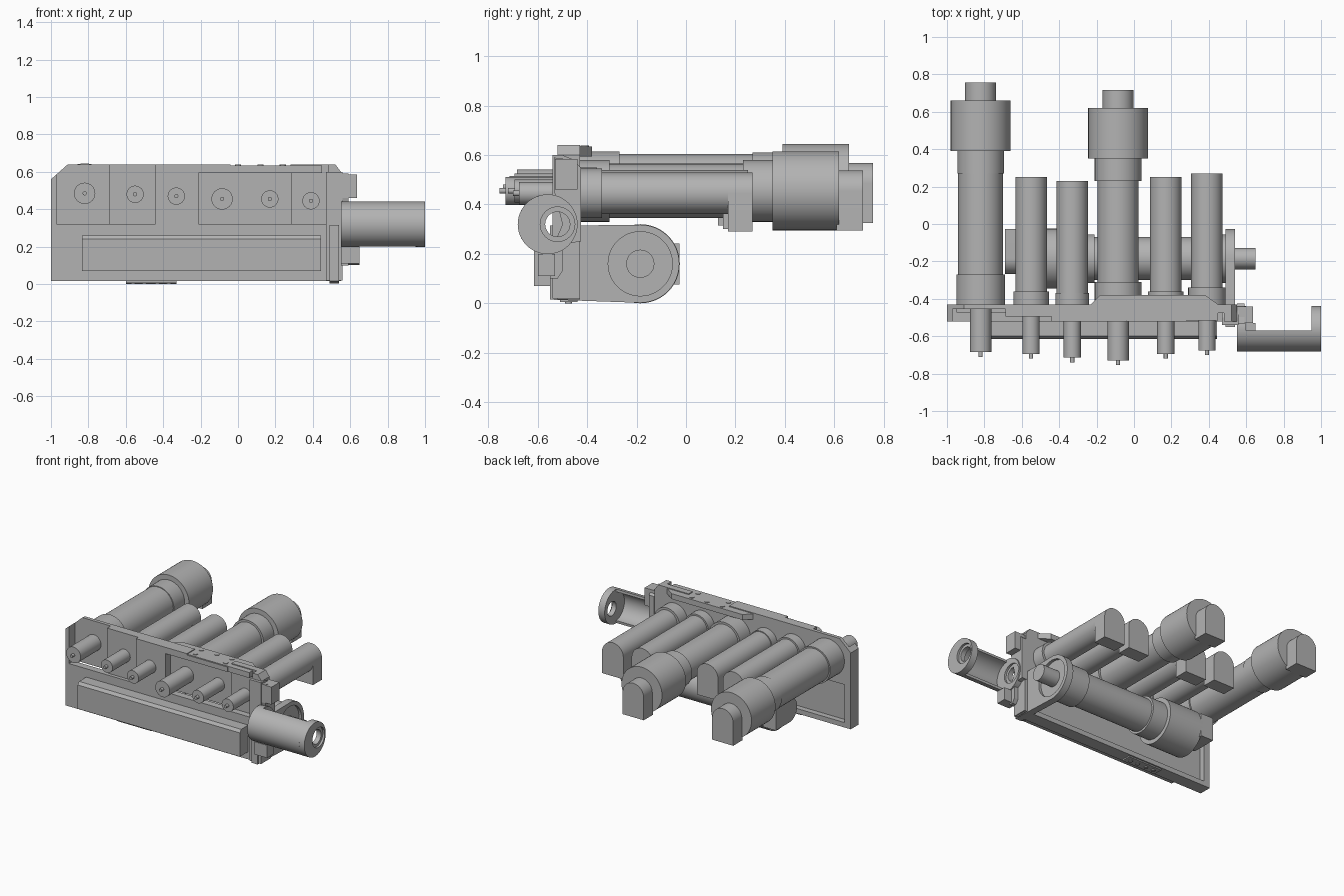
import bpy, bmesh, math
from mathutils import Matrix, Vector

old = bpy.data.objects.get("Cube")
if old:
    bpy.data.objects.remove(old, do_unlink=True)

grey = bpy.data.materials.new("machine grey")
grey.use_nodes = True
COLOUR = (0.45, 0.45, 0.45, 1)
grey.diffuse_color = COLOUR
grey.node_tree.nodes["Principled BSDF"].inputs["Base Color"].default_value = COLOUR

# Maps (u, v, depth) to x, y, z for an outline extruded along each axis
PLACE = {"x": lambda u, v, d: (d, u, v),
         "y": lambda u, v, d: (u, d, v),
         "z": lambda u, v, d: (u, v, d)}


def finish(name, bm, smooth=False, matrix=None):
    if matrix:
        bm.transform(matrix)
    bmesh.ops.recalc_face_normals(bm, faces=bm.faces)
    mesh = bpy.data.meshes.new(name)
    bm.to_mesh(mesh)
    bm.free()
    mesh.materials.append(grey)
    obj = bpy.data.objects.new(name, mesh)
    bpy.context.collection.objects.link(obj)
    if smooth:
        bpy.ops.object.select_all(action="DESELECT")
        bpy.context.view_layer.objects.active = obj
        obj.select_set(True)
        bpy.ops.object.shade_smooth_by_angle(angle=math.radians(30))
    return obj


def prism(name, axis, outline, start, end, smooth=False, matrix=None):
    bm = bmesh.new()
    a, b = [[bm.verts.new(PLACE[axis](u, v, d)) for u, v in outline] for d in (start, end)]
    bm.faces.new(a)
    bm.faces.new(b)
    for i in range(len(a)):
        j = (i + 1) % len(a)
        bm.faces.new((a[i], a[j], b[j], b[i]))
    return finish(name, bm, smooth, matrix)


def box(name, x, y, z):
    return prism(name, "z", [(x[0], y[0]), (x[1], y[0]), (x[1], y[1]), (x[0], y[1])], *z)


def arc(cx, cy, r, start, end, steps=24):
    angles = [math.radians(start + (end - start) * i / steps) for i in range(steps + 1)]
    return [(cx + r * math.cos(t), cy + r * math.sin(t)) for t in angles]


def circle(cx, cy, r, steps=32):
    return arc(cx, cy, r, 0, 360, steps)[:-1]


def turned(name, steps, matrix, sides=48):
    """Stepped round part along local y; steps are (end distance, radius)."""
    profile, last = [], 0
    for end, r in steps:
        profile += [(last, r), (end, r)]
        last = end
    bm = bmesh.new()
    rings = [[bm.verts.new((u, y, v)) for u, v in circle(0, 0, r, sides)] for y, r in profile]
    bm.faces.new(rings[0])
    bm.faces.new(rings[-1])
    for a, b in zip(rings, rings[1:]):
        for i in range(sides):
            j = (i + 1) % sides
            bm.faces.new((a[i], a[j], b[j], b[i]))
    return finish(name, bm, True, matrix)


def cut(target, *cutters):
    bpy.context.view_layer.objects.active = target
    for cutter in cutters:
        cutter.hide_render = True
        mod = target.modifiers.new("cut", "BOOLEAN")
        mod.operation, mod.solver, mod.object = "DIFFERENCE", "EXACT", cutter
        bpy.ops.object.modifier_apply(modifier=mod.name)
        bpy.data.objects.remove(cutter, do_unlink=True)


def motor(name, steps, block, matrix):
    """Round motor body and its connector block, rounded on top and flat below."""
    turned(name + "_body", steps, matrix)
    r, drop, start, end = block
    prism(name + "_connector", "y", [(r, -drop)] + arc(0, 0, r, 0, 180) + [(-r, -drop)],
          start, end, True, matrix)


# Main mounting plate with front pockets and a recess in the back
FRONT, BACK = -0.52, -0.43
plate = prism("mounting_plate", "y",
              [(-1, .015), (.55, .015), (.55, .6), (.52, .64), (.28, .64), (.28, .63),
               (-.04, .63), (-.04, .64), (-.91, .64), (-1, .56)], FRONT, BACK)
cut(plate,
    box("pocket", (-.97, -.687), (-.6, -.455), (.32, .7)),
    box("pocket", (-.69, -.44), (-.6, -.495), (.32, .7)),
    box("pocket", (-.21, .283), (-.6, -.46), (.32, .595)),
    box("pocket", (.28, .48), (-.6, -.475), (.32, .7)),
    box("back_recess", (-.95, .46), (-.47, -.3), (.05, .32)))

# Front cover box with a chamfered upper edge
prism("front_cover", "x", [(-.52, .07), (-.615, .07), (-.615, .24), (-.6, .26), (-.52, .26)],
      -.835, .445)

# Top bracket with its screws
prism("top_bracket", "z",
      [(-.23, -.43), (-.18, -.38), (.38, -.38), (.45, -.43), (.45, -.515), (-.04, -.515), (-.04, -.43)],
      .595, .634)
for x, y in [(0, -.41), (.12, -.41), (.24, -.41), (0, -.48), (.24, -.48)]:
    prism("bracket_screw", "z", circle(x, y, .017, 16), .63, .638, True)

# Bottom plate with its screws
box("bottom_plate", (-.6, -.33), (-.51, -.44), (.006, .02))
for x in (-.56, -.5, -.43, -.37):
    prism("bottom_screw", "z", circle(x, -.475, .014, 16), 0, .01, True)

# Upper motors: x, z, flange, body, collar, head, connector ends, shaft radius, root, tip
for i, (x, z, flange, body, neck, shaft) in enumerate([
        (-.82, .485, .13, .12, 0, (.055, .455, .685)),
        (-.085, .455, .125, .11, .04, (.055, .46, .73))]):
    base = Matrix.Translation((x, BACK, z))
    motor(f"large_motor_{i + 1}",
          [(.16 - neck, flange), (.70 - neck, body), (.82 - neck, .125), (1.09 - neck, .16)],
          (.083, .16, 1.08 - neck, 1.187 - neck), base)
for i, (x, z, tail, flange, root) in enumerate([
        (-.55, .48, .25, .095, .07), (-.33, .47, .23, .09, .06),
        (.17, .455, .25, .095, .07), (.39, .445, .27, .1, .09)]):
    motor(f"small_motor_{i + 1}", [(root, flange), (tail - .1 - BACK, .084)],
          (.084, .155, tail - .1 - BACK, tail - BACK), Matrix.Translation((x, BACK, z)))

# Drive shafts with a small centre pin through the front
for x, z, r, tip in [(-.82, .485, .057, .685), (-.55, .48, .046, .695), (-.33, .47, .046, .715),
                     (-.085, .455, .057, .73), (.17, .455, .046, .695), (.39, .445, .046, .675)]:
    forward = Matrix.Translation((x, -.45, z)) @ Matrix.Rotation(math.pi, 4, "Z")
    turned("drive_shaft", [(tip - .45, r), (tip - .425, .011)], forward, 32)

# Lower cross motor, running toward -x with its connector turned to the back
AXIS = Vector((.49, -.185, .16))
across = Matrix(((0, -1, 0, AXIS.x), (0, 0, -1, AXIS.y), (1, 0, 0, AXIS.z), (0, 0, 0, 1)))
motor("cross_motor", [(.16, .13), (.70, .115), (.82, .13), (1.09, .16)],
      (.083, .158, 1.08, 1.18), across)
turned("cross_shaft", [(.2, .057)], Matrix.Translation((.45, AXIS.y, AXIS.z))
       @ Matrix.Rotation(-math.pi / 2, 4, "Z"), 32)

# Side bracket holding the cross motor
bracket = prism("side_bracket", "x",
                [(-.55, .015)] + arc(AXIS.y, AXIS.z, .158, -90, 90) + [(-.43, .315), (-.55, .315)],
                .49, .54, True)
cut(bracket, prism("seat_cutter", "x", circle(AXIS.y, AXIS.z, .13, 48), .52, .6))

# Stepped end plates beside the mounting plate
prism("end_plate", "x",
      [(-.54, .02), (-.5, .02), (-.43, .02), (-.43, .54), (-.45, .58), (-.5, .6), (-.54, .6)],
      .47, .56)
prism("end_ear", "x",
      [(-.535, .46), (-.535, .59), (-.46, .58), (-.425, .55), (-.425, .25), (-.5, .24),
       (-.5, .13), (-.52, .1), (-.55, .1), (-.55, .2), (-.5, .32)], .55, .59)
box("upper_lug", (.55, .635), (-.53, -.44), (.46, .585))
box("lower_lug", (.55, .65), (-.6, -.53), (.11, .2))

# Half-round guard and its end ring
CY, CZ, R = -.56, .32, .121
prism("guard_shell", "x", arc(CY, CZ, R, 95, 265) + arc(CY, CZ, R - .018, 265, 95),
      .55, .96, True)
for name, start, end in [("guard_end_ring", .95, 1), ("guard_inner_ring", .55, .6)]:
    ring = prism(name, "x", circle(CY, CZ, R, 48), start, end, True)
    cut(ring, prism("ring_hole", "x", circle(-.52, CZ, .05), .5, 1.1),
        prism("ring_seat", "x", circle(-.52, CZ, .07), end - .015, end + .05))
